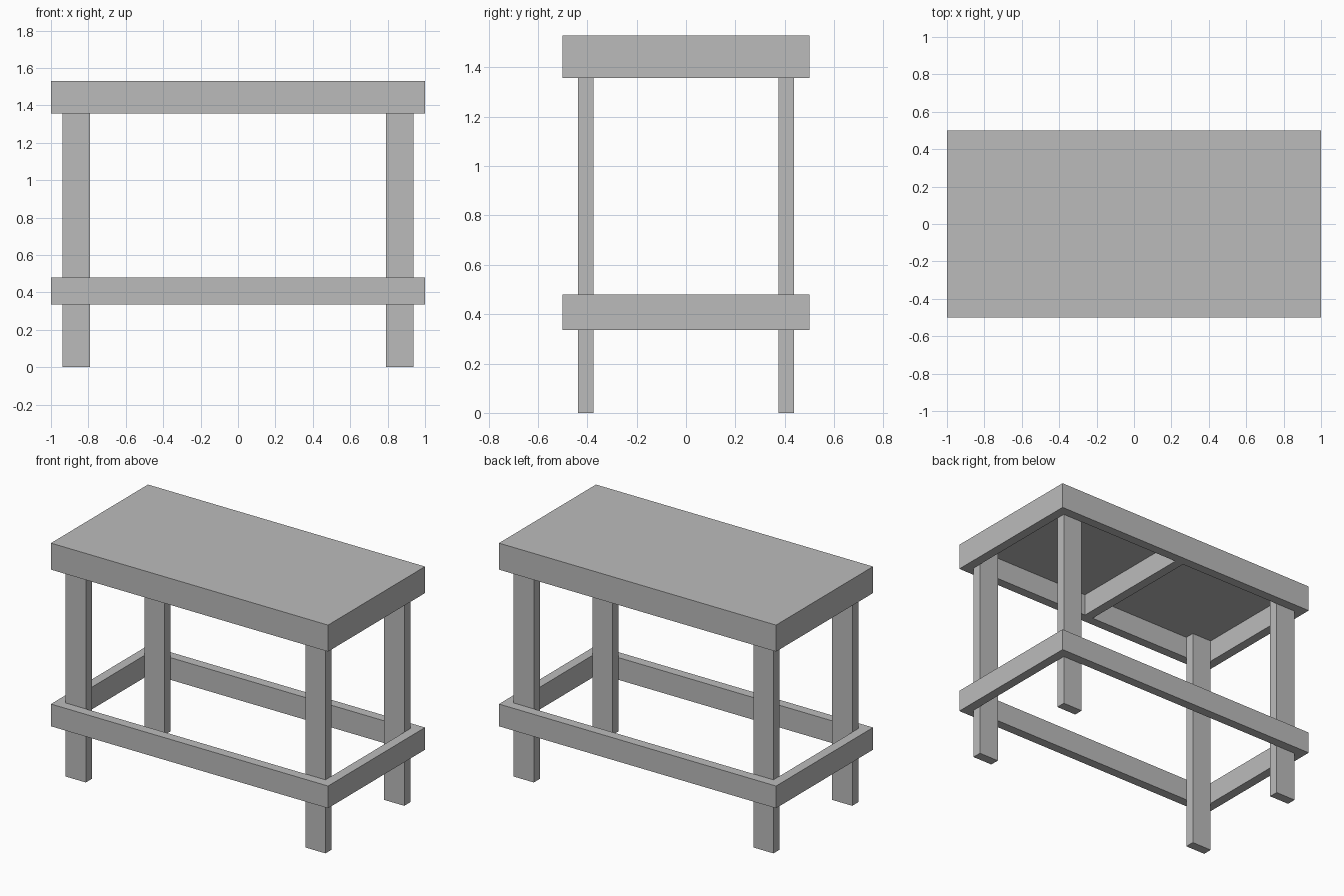
import bpy

if "Cube" in bpy.data.objects:
    bpy.data.objects.remove(bpy.data.objects["Cube"])

# One plain grey for the whole bench
grey = bpy.data.materials.new("plain grey")
grey.use_nodes = True
COLOUR = (0.5, 0.5, 0.5, 1)
grey.diffuse_color = COLOUR
grey.node_tree.nodes["Principled BSDF"].inputs["Base Color"].default_value = COLOUR

BOARD = 0.0625      # board thickness
WIDE = 0.145        # board width
LENGTH, DEPTH, HEIGHT = 2.0, 1.0, 1.53
APRON_Z = 1.357     # underside of the apron
PANEL_Z = APRON_Z + WIDE
STRETCHER_Z = 0.335


def board(name, centre_x, centre_y, bottom, size):
    """Box standing on the given bottom height."""
    bpy.ops.mesh.primitive_cube_add(
        size=1, location=(centre_x, centre_y, bottom + size[2] / 2))
    obj = bpy.context.object
    obj.name = name
    obj.scale = size
    bpy.ops.object.transform_apply(location=False, rotation=False, scale=True)
    obj.data.materials.append(grey)
    return obj


def frame(name, bottom):
    """Rectangle of four boards: long front and back, short ends between."""
    for side, y in (("front", -1), ("back", 1)):
        board(f"{side}_{name}", 0, y * (DEPTH - BOARD) / 2, bottom,
              (LENGTH, BOARD, WIDE))
    for side, x in (("right", -1), ("left", 1)):
        board(f"{side}_{name}", x * (LENGTH - BOARD) / 2, 0, bottom,
              (BOARD, DEPTH - 2 * BOARD, WIDE))


# Table top with its apron and centre brace
board("top_panel", 0, 0, PANEL_Z, (LENGTH, DEPTH, HEIGHT - PANEL_Z))
frame("apron", APRON_Z)
board("centre_brace", 0, 0, APRON_Z, (BOARD, DEPTH - 2 * BOARD, WIDE))

# Lower stretcher frame
frame("stretcher", STRETCHER_Z)

# Legs inside the corners of both frames
leg_x = LENGTH / 2 - BOARD - WIDE / 2
leg_y = DEPTH / 2 - BOARD * 1.5
for front_back, y in (("front", -1), ("back", 1)):
    for side, x in (("right", -1), ("left", 1)):
        board(f"{front_back}_{side}_leg", x * leg_x, y * leg_y, 0,
              (WIDE, BOARD, PANEL_Z))
